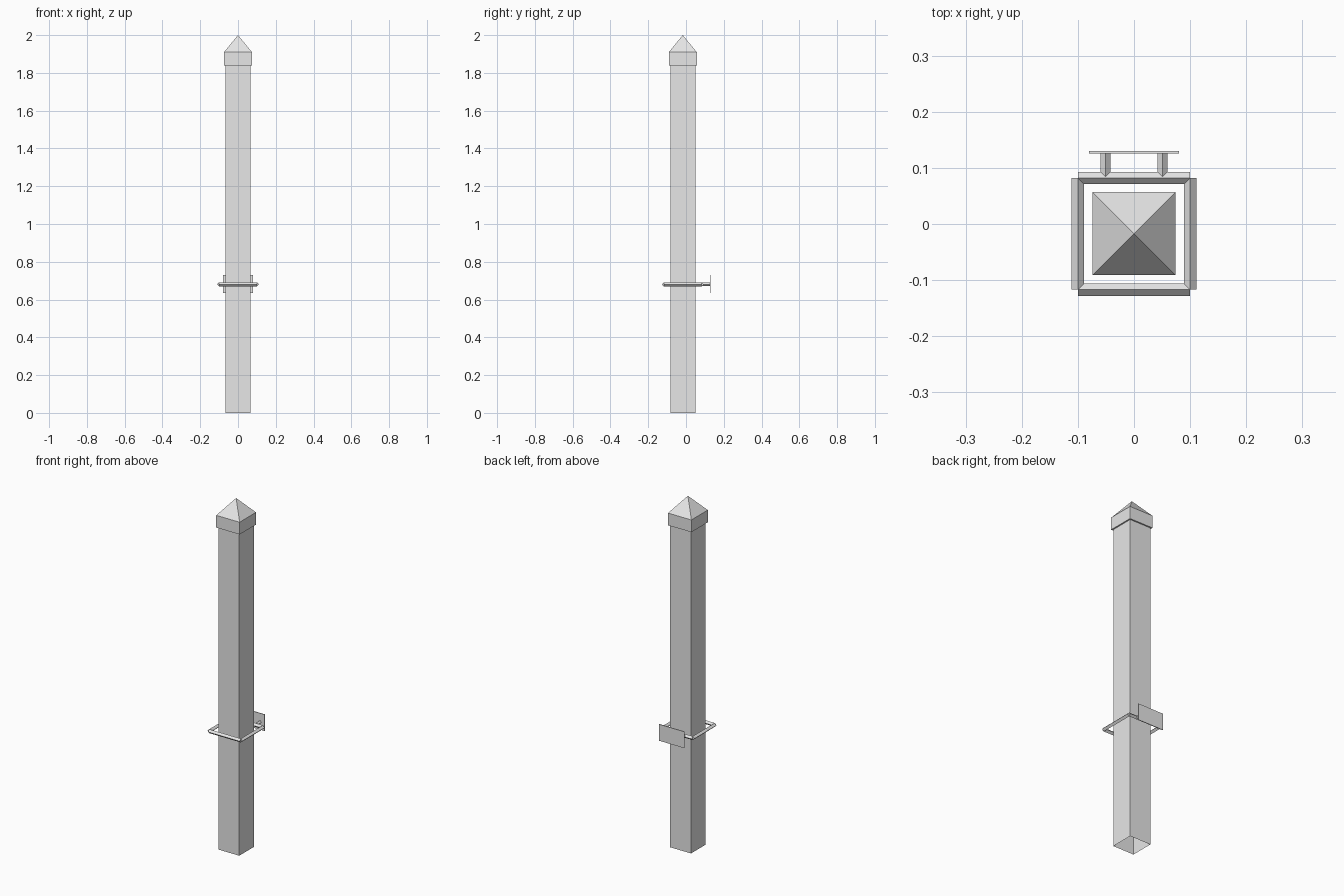
import bpy, bmesh
from mathutils import Vector

cube = bpy.data.objects.get("Cube")
if cube:
    bpy.data.objects.remove(cube, do_unlink=True)

grey = bpy.data.materials.new("light grey")
grey.use_nodes = True
grey.diffuse_color = (0.8, 0.8, 0.8, 1)
grey.node_tree.nodes["Principled BSDF"].inputs["Base Color"].default_value = (0.8, 0.8, 0.8, 1)

POST_Y = -0.017
RING_Z = 0.68


def finish(name, bm):
    bmesh.ops.recalc_face_normals(bm, faces=bm.faces)
    mesh = bpy.data.meshes.new(name)
    bm.to_mesh(mesh)
    bm.free()
    mesh.materials.append(grey)
    obj = bpy.data.objects.new(name, mesh)
    bpy.context.collection.objects.link(obj)
    return obj


def square(bm, half, z):
    corners = ((-1, -1), (1, -1), (1, 1), (-1, 1))
    return [bm.verts.new((x * half, POST_Y + y * half, z)) for x, y in corners]


def bar(name, start, end, radius):
    """Four-sided rod with a ridge along its top."""
    start, end = Vector(start), Vector(end)
    side = (end - start).normalized().cross(Vector((0, 0, 1)))
    offsets = [Vector((0, 0, radius)), side * radius, Vector((0, 0, -radius)), -side * radius]
    bm = bmesh.new()
    rings = [[bm.verts.new(p + o) for o in offsets] for p in (start, end)]
    for i in range(4):
        j = (i + 1) % 4
        bm.faces.new((rings[0][i], rings[0][j], rings[1][j], rings[1][i]))
    for ring in rings:
        bm.faces.new(ring)
    return finish(name, bm)


# Square post, open underneath, with a stepped cap and pyramid top
bm = bmesh.new()
levels = [square(bm, half, z) for half, z in
          ((0.066, 0), (0.066, 1.84), (0.074, 1.84), (0.074, 1.91))]
for low, high in zip(levels, levels[1:]):
    for i in range(4):
        j = (i + 1) % 4
        bm.faces.new((low[i], low[j], high[j], high[i]))
apex = bm.verts.new((0, POST_Y, 2))
for i in range(4):
    bm.faces.new((levels[-1][i], levels[-1][(i + 1) % 4], apex))
finish("post", bm)

# Square ring of rods around the post
front, back, half = -0.117, 0.082, 0.1
bar("ring_front", (-half, front, RING_Z), (half, front, RING_Z), 0.011)
bar("ring_back", (-half, back, RING_Z), (half, back, RING_Z), 0.011)
for side, x in (("left", half), ("right", -half)):
    bar("ring_" + side, (x, front, RING_Z), (x, back, RING_Z), 0.011)

# Two stubs holding the sign plate
for side, x in (("left", 0.051), ("right", -0.051)):
    bar("plate_stub_" + side, (x, back, RING_Z), (x, 0.128, RING_Z), 0.009)

# Thin plate behind the ring
bm = bmesh.new()
bmesh.ops.create_cube(bm, size=1)
bmesh.ops.scale(bm, vec=(0.16, 0.004, 0.094), verts=bm.verts)
bmesh.ops.translate(bm, vec=(0, 0.128, 0.683), verts=bm.verts)
finish("sign_plate", bm)
